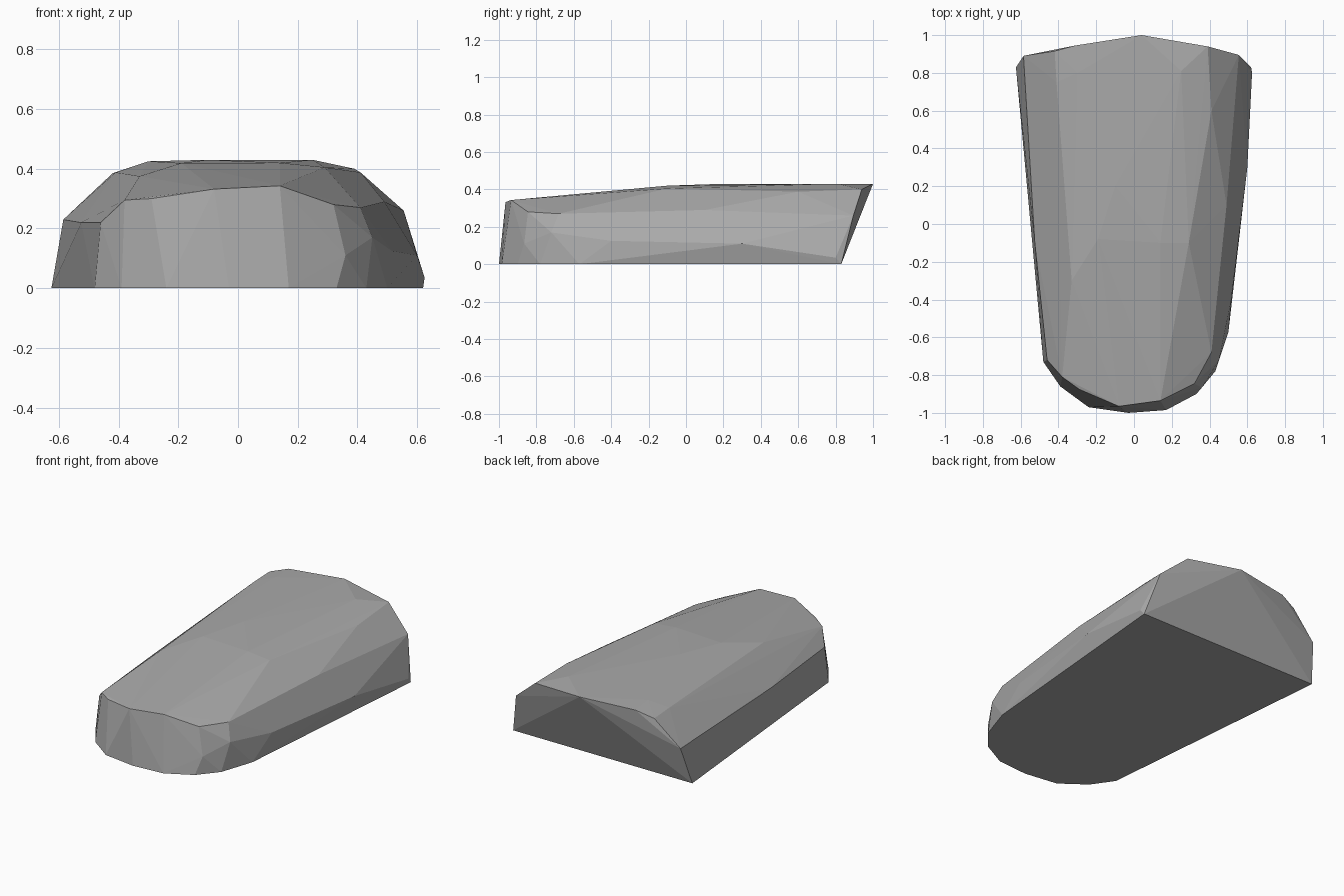
import bpy, bmesh

# Key outlines of the faceted shell (x, y) or (x, y, z)
base = [(-0.03, -1), (0.17, -.985), (.33, -.9), (.43, -.78), (.50, -.57),
        (.62, .83), (-.625, .83), (-.48, -.73), (-.39, -.86), (-.24, -.97)]
front_rim = [(-.08, -.965, .332), (.14, -.935, .343), (.32, -.845, .28),
             (.41, -.68, .27), (-.29, -.875, .30), (-.38, -.81, .295),
             (-.46, -.72, .22), (.36, -.865, .11)]
back_rim = [(.04, 1, .43), (.39, .94, .40), (.555, .895, .26),
            (-.585, .89, .23), (-.42, .915, .385), (-.31, .945, .42)]
sides = [(.45, -.72, .17), (.515, -.4, .125), (.60, .3, .11), (.625, .80, .035),
         (.49, .1, .29), (-.525, -.1, .22)]
roof = [(.29, -.1, .405), (.25, .81, .43), (.41, .6, .388), (.14, -.1, .42),
        (-.19, -.08, .419), (-.10, .2, .43), (-.30, .8, .425),
        (-.33, -.3, .375), (-.41, .75, .388)]

# Shell: closed convex body with flat facets
bm = bmesh.new()
for p in [(x, y, 0) for x, y in base] + front_rim + back_rim + sides + roof:
    bm.verts.new(p)
hull = bmesh.ops.convex_hull(bm, input=bm.verts[:])
loose = [v for v in bm.verts if not v.link_faces]
bmesh.ops.delete(bm, geom=loose, context='VERTS')
bmesh.ops.recalc_face_normals(bm, faces=bm.faces[:])

mesh = bpy.data.meshes.new("shell")
bm.to_mesh(mesh)
bm.free()
shell = bpy.data.objects.new("shell", mesh)
bpy.context.collection.objects.link(shell)

# Plain grey finish
grey = bpy.data.materials.new("grey")
grey.diffuse_color = (.4, .4, .4, 1)
mesh.materials.append(grey)
